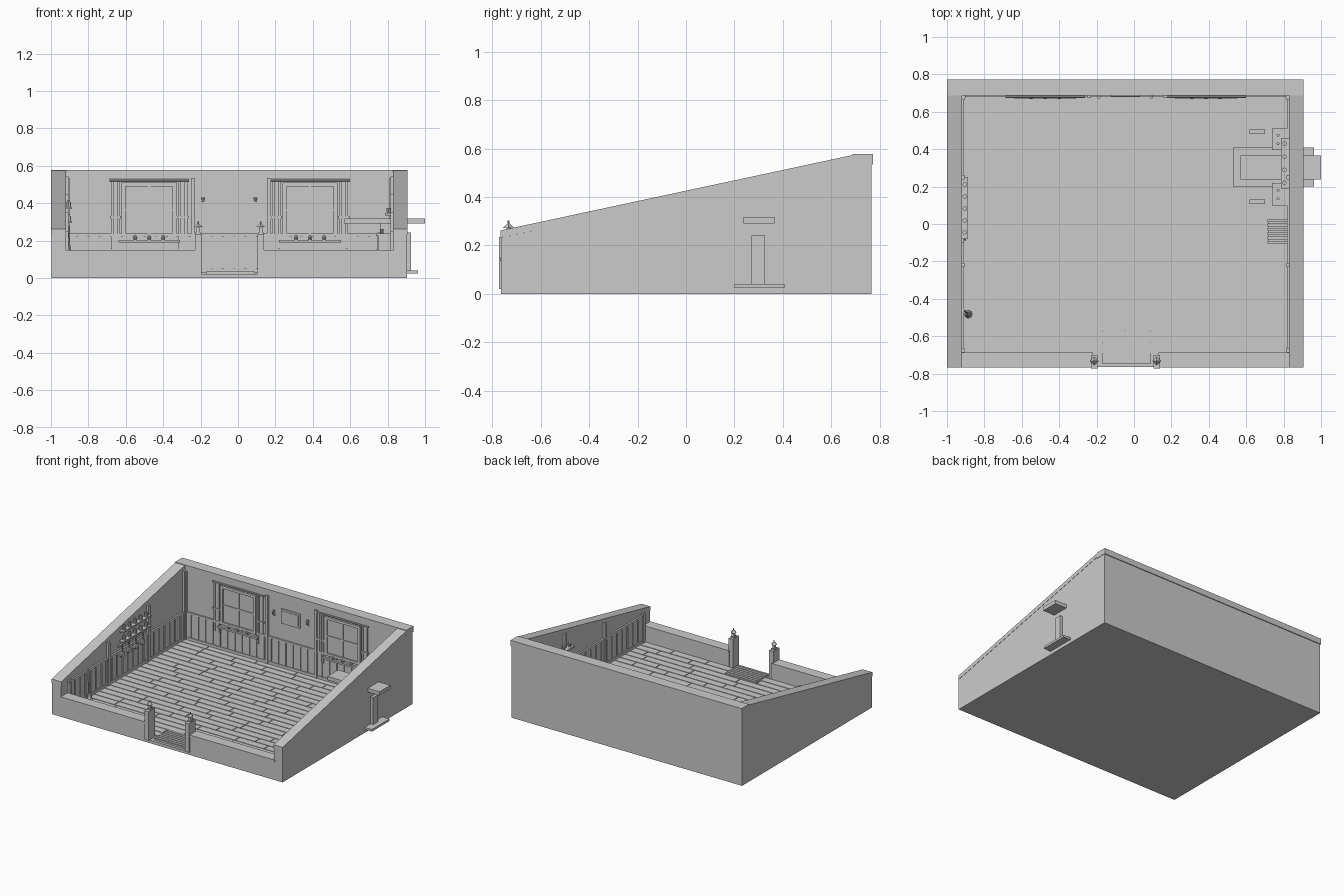
import bpy, bmesh, math, random
from mathutils import Matrix, Vector

random.seed(4)


class Part:
    """Collects simple solids into one named mesh."""
    def __init__(self, name):
        self.name, self.bm = name, bmesh.new()

    def box(self, x0, x1, y0, y1, z0, z1):
        m = Matrix.Translation(((x0 + x1) / 2, (y0 + y1) / 2, (z0 + z1) / 2))
        bmesh.ops.create_cube(self.bm, size=1, matrix=m @ Matrix.Diagonal((x1 - x0, y1 - y0, z1 - z0, 1)))
        return self

    def cone(self, a, b, r0, r1, n=8):
        a, b = Vector(a), Vector(b)
        d = b - a
        m = Matrix.Translation((a + b) / 2) @ d.to_track_quat('Z', 'Y').to_matrix().to_4x4()
        bmesh.ops.create_cone(self.bm, cap_ends=True, segments=n, radius1=r0, radius2=r1, depth=d.length, matrix=m)
        return self

    def prism(self, yz, x0, x1):
        lo = [self.bm.verts.new((x0, y, z)) for y, z in yz]
        hi = [self.bm.verts.new((x1, y, z)) for y, z in yz]
        self.bm.faces.new(lo)
        self.bm.faces.new(hi[::-1])
        for i in range(len(yz)):
            j = (i + 1) % len(yz)
            self.bm.faces.new((lo[j], lo[i], hi[i], hi[j]))
        return self

    def done(self):
        bmesh.ops.recalc_face_normals(self.bm, faces=self.bm.faces[:])
        me = bpy.data.meshes.new(self.name)
        self.bm.to_mesh(me)
        self.bm.free()
        bpy.context.collection.objects.link(bpy.data.objects.new(self.name, me))


def slope(y):
    """Height of the sloping side walls."""
    return 0.262 + (min(y, 0.69) + 0.765) * 0.215


# base and plank floor
Part("base").box(-0.96, 0.87, -0.765, 0.73, 0, 0.022).done()
floor = Part("floor_planks")
rows = 23
w = 1.385 / rows
for r in range(rows):
    y, x = -0.69 + r * w, -0.92
    while x < 0.83:
        e = min(x + random.uniform(0.2, 0.42), 0.83)
        if 0.83 - e < 0.08:
            e = 0.83
        floor.box(x, e - 0.005, y, y + w - 0.006, 0.02, 0.03)
        x = e
floor.done()

# outer walls with sloping caps
for name, x0, x1 in (("left", -1.0, -0.92), ("right", 0.83, 0.905)):
    top0, top1 = slope(-0.765), slope(0.69)
    Part(name + "_wall").prism([(-0.765, 0), (0.69, 0), (0.69, top1 - .03), (-0.765, top0 - .03)], x0 + .002, x1 - .002).done()
    Part(name + "_wall_cap").prism([(-0.766, top0 - .03), (0.695, top1 - .03), (0.695, top1), (-0.766, top0)], x0, x1).done()
Part("back_wall").box(-0.998, 0.903, 0.69, 0.766, 0, 0.537).done()
Part("back_wall_cap").box(-1, 0.905, 0.688, 0.772, 0.535, 0.578).done()
front = Part("front_wall")
for x0, x1 in ((-0.93, -0.22), (0.13, 0.84)):
    front.box(x0, x1, -0.765, -0.69, 0, 0.138)
    front.box(x0, x1, -0.768, -0.688, 0.136, 0.15)
front.done()

# gate posts and lanterns
for side, x in (("left", -0.213), ("right", 0.121)):
    Part(side + "_gate_post").box(x - .018, x + .018, -0.773, -0.7, 0.02, 0.235).done()
    lamp, y = Part(side + "_lantern"), -0.733
    lamp.box(x - .014, x + .014, y - .014, y + .014, 0.235, 0.244)
    lamp.box(x - .009, x + .009, y - .009, y + .009, 0.244, 0.272)
    lamp.cone((x, y, 0.272), (x, y, 0.291), 0.024, 0.004, 4).cone((x, y, 0.289), (x, y, 0.302), 0.004, 0.004).done()
mat = Part("door_mat").box(-0.17, 0.09, -0.745, -0.57, 0.02, 0.034)
for i in range(7):
    mat.box(-0.165, 0.085, -0.74 + i * .024, -0.724 + i * .024, 0.03, 0.038)
mat.done()

# wainscot boards, skirting and chair rails
boards, rails = Part("wainscot_boards"), Part("chair_rails")
for i in range(29):
    x = -0.915 + i * 0.06
    boards.box(x, x + .05, 0.683, 0.692, 0.03, 0.225)
for i in range(22):
    y = -0.67 + i * 0.062
    boards.box(-0.922, -0.914, y, y + .052, 0.03, 0.225)
    boards.box(0.824, 0.832, y, y + .052, 0.03, 0.225)
for z0, z1 in ((0.03, 0.05), (0.222, 0.237)):
    rails.box(-0.921, 0.831, 0.678, 0.692, z0, z1)
    rails.box(-0.922, -0.909, -0.69, 0.69, z0, z1)
    rails.box(0.819, 0.832, -0.69, 0.69, z0, z1)
boards.done()
rails.done()

# upright trim on the walls and a trim strip below the caps
trim = Part("wall_posts")
for x in (-0.912, -0.24, 0.165, 0.822):
    trim.box(x - .011, x + .011, 0.675, 0.692, 0.03, 0.535)
for y in (-0.675, -0.22, 0.25, 0.675):
    h = slope(y) - 0.03
    trim.box(-0.922, -0.905, y - .011, y + .011, 0.03, h)
    trim.box(0.815, 0.832, y - .011, y + .011, 0.03, h)
trim.done()

# windows with curtains and sill pots
for side, c in (("left", -0.475), ("right", 0.385)):
    Part(side + "_window_glass").box(c - .13, c + .13, 0.685, 0.692, 0.24, 0.49).done()
    frame = Part(side + "_window_frame")
    for s in (-1, 1):
        x = c + s * 0.137
        frame.box(x - .011, x + .011, 0.675, 0.692, 0.22, 0.5)
    frame.box(c - .148, c + .148, 0.675, 0.692, 0.49, 0.51)
    frame.box(c - .148, c + .148, 0.675, 0.692, 0.22, 0.24)
    frame.box(c - .006, c + .006, 0.679, 0.692, 0.24, 0.49)
    frame.box(c - .13, c + .13, 0.68, 0.692, 0.36, 0.37).done()
    Part(side + "_window_sill").box(c - .165, c + .165, 0.668, 0.692, 0.19, 0.203).done()
    Part(side + "_curtain_rod").cone((c - .213, 0.68, 0.522), (c + .213, 0.68, 0.522), 0.006, 0.006).done()
    curtain = Part(side + "_curtains")
    for s in (-1, 1):
        for k in range(3):
            x = c + s * (0.163 + k * 0.017)
            curtain.box(x - .007, x + .007, 0.679 + (k % 2) * .003, 0.692, 0.155, 0.518)
        x = c + s * 0.18
        curtain.box(x - .03, x + .03, 0.675, 0.692, 0.318, 0.33)
    curtain.done()
    pots = Part(side + "_sill_pots")
    for dx in (-0.075, 0, 0.075):
        pots.cone((c + dx, 0.679, 0.203), (c + dx, 0.679, 0.219), 0.007, 0.01)
        pots.cone((c + dx, 0.679, 0.219), (c + dx, 0.679, 0.232), 0.011, 0.003, 6)
    pots.done()

# notice board and sconces
Part("notice_board").box(-0.123, 0.033, 0.682, 0.692, 0.358, 0.466).box(-0.11, 0.02, 0.679, 0.69, 0.371, 0.453).done()
sconces = Part("wall_sconces")
for x in (-0.187, 0.093):
    sconces.box(x - .007, x + .007, 0.683, 0.692, 0.395, 0.44)
    sconces.cone((x, 0.679, 0.405), (x, 0.679, 0.43), 0.005, 0.009)
sconces.done()

# shelves of jars and hanging tools on the left wall
shelf, jars, tools = Part("left_shelves"), Part("shelf_jars"), Part("hanging_tools")
for z in (0.295, 0.37):
    shelf.box(-0.922, -0.888, -0.08, 0.25, z, z + .01)
    for i in range(5):
        y = -0.045 + i * 0.064
        jars.cone((-0.905, y, z + .01), (-0.905, y, z + .035), 0.012, 0.012)
        jars.cone((-0.905, y, z + .035), (-0.905, y, z + .043), 0.008, 0.008)
shelf.done()
jars.done()
tools.box(-0.922, -0.91, -0.1, 0.23, 0.265, 0.277)
for i in range(4):
    y = -0.07 + i * 0.08
    tools.cone((-0.903, y, 0.215), (-0.903, y, 0.275), 0.004, 0.004, 6)
    tools.cone((-0.91, y, 0.205), (-0.898, y, 0.205), 0.02, 0.02, 10)
tools.done()
Part("broom").cone((-0.888, -0.48, 0.07), (-0.91, -0.46, 0.24), 0.005, 0.005, 6).cone(
    (-0.886, -0.482, 0.03), (-0.888, -0.48, 0.08), 0.022, 0.008).done()

# pedestal counter passing through the right wall
Part("counter_base").box(0.53, 0.963, 0.2, 0.408, 0.025, 0.041).done()
Part("counter_pedestal").box(0.745, 0.925, 0.27, 0.326, 0.04, 0.242).done()
Part("counter_top").box(0.57, 1.0, 0.238, 0.365, 0.29, 0.318).done()
Part("counter_support").box(0.76, 0.84, 0.25, 0.35, 0.235, 0.292).done()
cabinets = Part("side_cabinets")
for y0, y1 in ((0.1, 0.22), (0.395, 0.51)):
    cabinets.box(0.75, 0.832, y0 + .006, y1 - .006, 0.03, 0.225)
    cabinets.box(0.738, 0.832, y0, y1, 0.225, 0.237)
    cabinets.cone((0.75, (y0 + y1) / 2, 0.15), (0.74, (y0 + y1) / 2, 0.15), 0.006, 0.006)
    for dy in (0.035, 0.08):
        cabinets.cone((0.77, y0 + dy, 0.237), (0.77, y0 + dy, 0.262), 0.008, 0.008)
cabinets.done()
Part("wall_shelf").box(0.785, 0.832, 0.19, 0.46, 0.335, 0.347).done()
cups = Part("shelf_cups")
for i in range(4):
    cups.cone((0.805, 0.22 + i * .07, 0.347), (0.805, 0.22 + i * .07, 0.375), 0.009, 0.012)
cups.done()
Part("footrests").box(0.617, 0.7, 0.48, 0.505, 0.028, 0.045).box(0.617, 0.7, 0.107, 0.13, 0.028, 0.045).done()

# slatted crate by the right wall
crate = Part("slatted_crate").box(0.72, 0.83, -0.1, 0.025, 0.03, 0.1)
for i in range(6):
    crate.box(0.715, 0.832, -0.105 + i * .023, -0.09 + i * .023, 0.03, 0.112)
crate.done()
